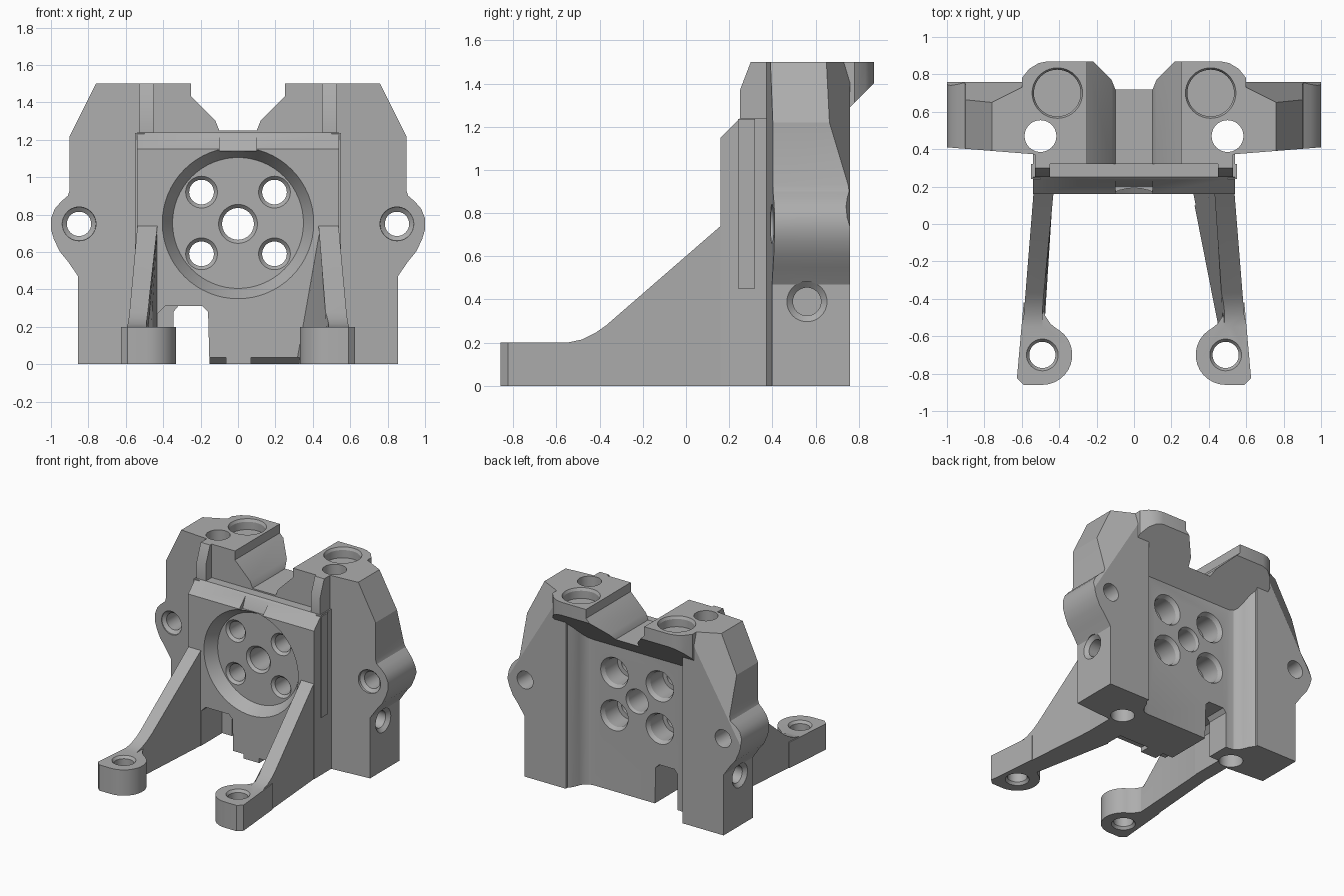
import bpy, bmesh, math
from mathutils import Vector

if "Cube" in bpy.data.objects:
    bpy.data.objects.remove(bpy.data.objects["Cube"])

metal = bpy.data.materials.new("grey metal")
metal.diffuse_color = (0.42, 0.42, 0.42, 1)
metal.use_nodes = True
metal.node_tree.nodes["Principled BSDF"].inputs["Base Color"].default_value = metal.diffuse_color


def make(name, bm):
    bmesh.ops.recalc_face_normals(bm, faces=bm.faces)
    me = bpy.data.meshes.new(name)
    bm.to_mesh(me)
    bm.free()
    ob = bpy.data.objects.new(name, me)
    bpy.context.collection.objects.link(ob)
    return ob


def place(axis, p, q, t):
    # 2D profile point plus depth t along the axis
    return {'x': (t, p, q), 'y': (p, t, q), 'z': (p, q, t)}[axis]


def prism(axis, pts, a, b, s=1):
    bm = bmesh.new()
    rings = []
    for t in (a, b):
        ring = []
        for p, q in pts:
            x, y, z = place(axis, p, q, t)
            ring.append(bm.verts.new((x * s, y, z)))
        rings.append(ring)
    n = len(pts)
    bm.faces.new(rings[0])
    bm.faces.new(rings[1][::-1])
    for i in range(n):
        j = (i + 1) % n
        bm.faces.new((rings[0][i], rings[1][i], rings[1][j], rings[0][j]))
    return bm


def box(x0, x1, y0, y1, z0, z1, s=1):
    return prism('z', [(x0, y0), (x1, y0), (x1, y1), (x0, y1)], z0, z1, s)


def lathe(axis, p, q, steps, s=1, n=40):
    # stepped round cutter: steps are (depth, radius)
    bm = bmesh.new()
    rings = []
    for t, r in steps:
        ring = []
        for i in range(n):
            a = 2 * math.pi * i / n
            x, y, z = place(axis, p + r * math.cos(a), q + r * math.sin(a), t)
            ring.append(bm.verts.new((x * s, y, z)))
        rings.append(ring)
    bm.faces.new(rings[0])
    bm.faces.new(rings[-1][::-1])
    for A, B in zip(rings, rings[1:]):
        for i in range(n):
            j = (i + 1) % n
            bm.faces.new((A[i], B[i], B[j], A[j]))
    return bm


def slice_off(bm, co, no):
    geom = bm.verts[:] + bm.edges[:] + bm.faces[:]
    bmesh.ops.bisect_plane(bm, geom=geom, dist=1e-5, plane_co=co, plane_no=no, clear_outer=True)
    bmesh.ops.holes_fill(bm, edges=[e for e in bm.edges if e.is_boundary], sides=0)
    return bm


adds, cuts = [], []

# central block carrying the round seat
body = make("bracket_body", prism('x', [(.16, 0), (.16, 1.15), (.25, 1.24), (.6, 1.24), (.6, 0)], -.54, .54))

# overhanging top pad, undercut at 45 degrees
pad = prism('z', [(-.53, .32), (.53, .32), (.53, .38), (.6, .45), (.6, .78), (.56, .83), (.51, .86), (.46, .87),
                  (-.46, .87), (-.51, .86), (-.56, .83), (-.6, .78), (-.6, .45), (-.53, .38)], 1.0, 1.5)
adds.append(make("top_pad", slice_off(pad, Vector((0, .87, 1.4)), Vector((0, 1, -1)))))

for s in (-1, 1):
    # side wing with rounded ear
    wing = prism('y', [(.5, 0), (.855, 0), (.855, .47), (.91, .55), (.955, .605), (.985, .67), (1, .72), (1, .78),
                       (.98, .83), (.945, .87), (.91, .9), (.9, .93), (.9, 1.22), (.76, 1.5), (.5, 1.5)],
                 .4, .76, s)
    for v in wing.verts:
        if v.co.y < .5:
            v.co.y = .41 - .08 * (1 - abs(v.co.x))
    slice_off(wing, Vector((.7 * s, .68, 1.5)), Vector((.03 * s, .06, .018)))
    adds.append(make("wing", wing))

    # blend from wing to recessed back wall
    adds.append(make("back_fillet", prism('z', [
        (.56, .5), (.56, .76), (.53, .757), (.5, .74), (.475, .71), (.455, .66), (.435, .625), (.41, .607),
        (.37, .6), (.37, .5)], 0, 1.28, s)))

    # raised strip beside the pad front, and ledge at the block side
    adds.append(make("front_tab", prism('x', [(.25, 1.2), (.25, 1.37), (.3, 1.5), (.36, 1.5), (.36, 1.2)],
                                        .45, .53, s)))
    adds.append(make("side_ledge", box(.5, .55, .24, .32, .45, 1.235, s)))

    # tapered leg: side profile, outer and inner faces drafted
    leg = prism('x', [(.22, 0), (.22, .74), (.16, .74), (-.37, .28), (-.42, .245), (-.48, .215), (-.55, .2),
                      (-.72, .2), (-.72, 0)], 0, 1, s)
    for v in leg.verts:
        y, z = v.co.y, v.co.z
        k = max(0, min(1, (.17 - y) / .62))
        if abs(v.co.x) > .5:
            x = .537 + .08 * (.17 - y)
        elif s < 0:
            x = .43 + .06 * k
        else:
            base = .30 + .13 * z / .74
            x = base + (.485 - base) * k
        v.co.x = s * x
    adds.append(make("leg", leg))

    # foot with rounded inner side and a blend into the leg
    arc = [(.49 + .16 * math.cos(math.radians(a)), -.70 + .16 * math.sin(math.radians(a)))
           for a in range(270, 110, -12)]
    foot = [(.59, -.86), (.626, -.825), (.59, -.42), (.49, -.42), (.475, -.49), (.445, -.535), (.41, -.562)]
    adds.append(make("foot", prism('z', foot + arc[::-1], 0, .2, s)))

    # holes: foot, top through hole, top counterbore, ear, side
    cuts += [lathe('z', .49, -.70, [(-.1, .085), (0, .085), (.02, .07), (.18, .07), (.2, .085), (.3, .085)], s),
             lathe('z', .5, .47, [(-.1, .085), (1.6, .085)], s),
             lathe('z', .41, .70, [(1.42, .125), (1.48, .125), (1.5, .135), (1.6, .135)], s),
             lathe('y', .85, .75, [(.3, .095), (.41, .09), (.43, .065), (.74, .065), (.77, .07), (.9, .07)], s),
             lathe('x', .56, .39, [(.6, .065), (.83, .065), (.855, .093), (.95, .093)], s)]

    # four bolt holes, counterbored from the back
    for z in (.59, .92):
        cuts.append(lathe('y', .195, z, [(.1, .085), (.25, .085), (.27, .066), (.42, .066), (.42, .1),
                                         (.57, .1), (.6, .118), (.7, .118)], s))

# round seat and centre bore
cuts.append(lathe('y', 0, .755, [(.1, .435), (.16, .405), (.25, .35)], n=64))
cuts.append(lathe('y', 0, .75, [(.1, .104), (.25, .104), (.27, .085), (.58, .085), (.6, .095), (.7, .095)]))

# V notch on top with a lowered front lip
cuts.append(prism('y', [(-.25, 1.6), (-.25, 1.43), (-.12, 1.3), (-.1, 1.25), (.1, 1.25), (.12, 1.3),
                        (.25, 1.43), (.25, 1.6)], -.2, 1.1))
cuts.append(prism('x', [(.1, 1.14), (.2, 1.14), (.25, 1.26), (.1, 1.26)], -.1, .1))

# bottom slot, wider at the front
cuts.append(prism('y', [(-.345, -.1), (-.345, .28), (-.32, .31), (-.19, .31), (-.16, .28), (-.15, -.1)], 0, .9))
cuts.append(prism('y', [(-.43, -.1), (-.43, .27), (-.39, .31), (-.2, .31), (-.2, -.1)], .1, .42))

# bevelled lower front edge, leaving a small centre tab
for x0, x1 in ((-.2, -.065), (.07, .33)):
    cuts.append(prism('x', [(.1, -.05), (.1, .035), (.2, .035), (.3, -.05)], x0, x1))


def boolean(other, op):
    mod = body.modifiers.new("bool", 'BOOLEAN')
    mod.operation = op
    mod.solver = 'EXACT'
    mod.object = other
    dg = bpy.context.evaluated_depsgraph_get()
    me = bpy.data.meshes.new_from_object(body.evaluated_get(dg))
    body.modifiers.clear()
    body.data = me
    bpy.data.objects.remove(other)


for ob in adds:
    boolean(ob, 'UNION')
for bm in cuts:
    boolean(make("cutter", bm), 'DIFFERENCE')

body.data.materials.clear()
body.data.materials.append(metal)
for o in bpy.context.selected_objects:
    o.select_set(False)
body.select_set(True)
bpy.context.view_layer.objects.active = body
bpy.ops.object.shade_smooth_by_angle(angle=math.radians(25))
